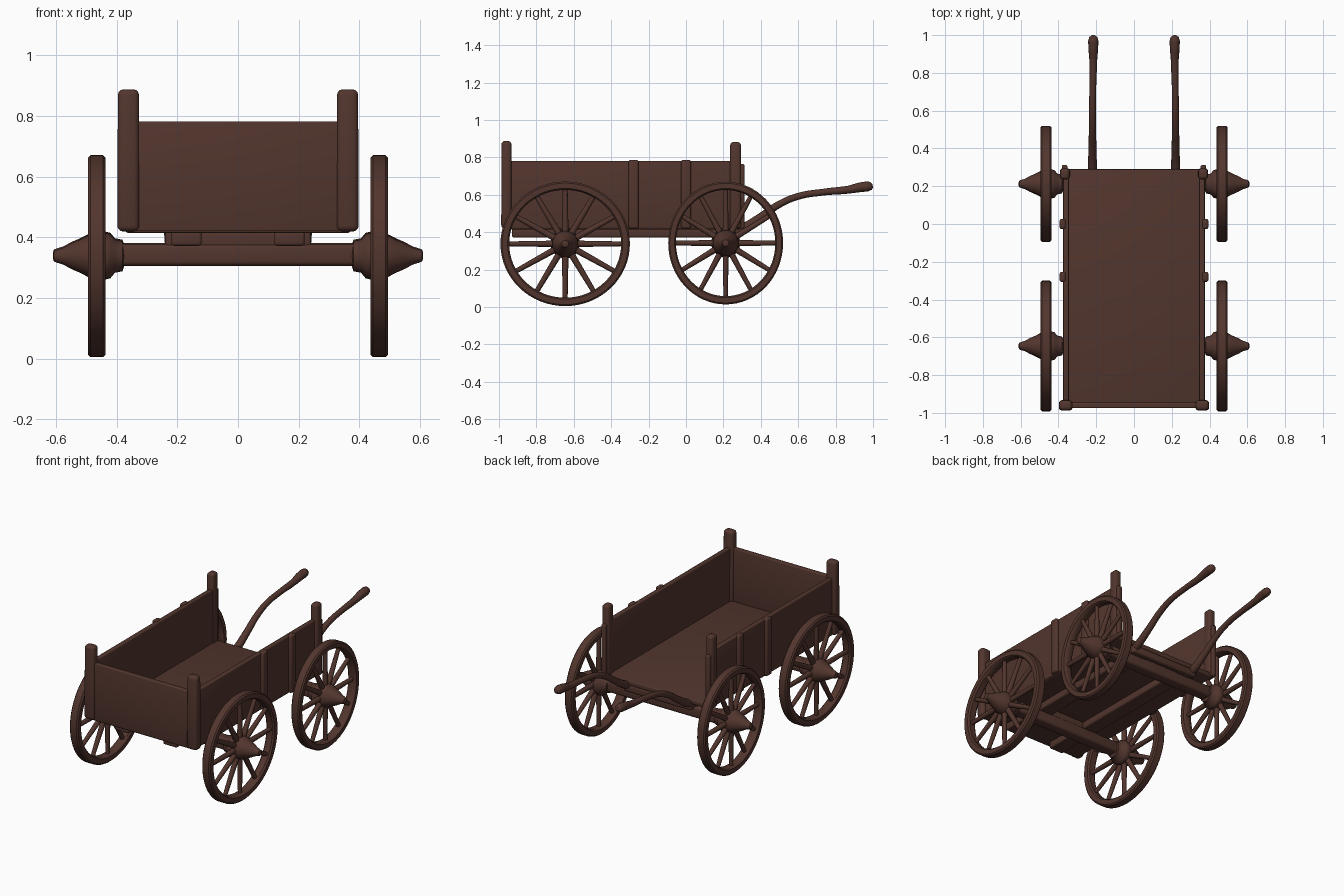
import bpy, bmesh, math
from mathutils import Vector, Matrix

if "Cube" in bpy.data.objects:
    bpy.data.objects.remove(bpy.data.objects["Cube"])

wood = bpy.data.materials.new("dark brown wood")
wood.diffuse_color = (0.085, 0.036, 0.027, 1)
wood.use_nodes = True
wood.node_tree.nodes["Principled BSDF"].inputs["Base Color"].default_value = wood.diffuse_color


def finish(ob, angle=40):
    ob.data.materials.append(wood)
    bpy.ops.object.select_all(action='DESELECT')
    ob.select_set(True)
    bpy.context.view_layer.objects.active = ob
    bpy.ops.object.shade_smooth_by_angle(angle=math.radians(angle))
    return ob


def from_bmesh(name, bm, angle=40):
    bmesh.ops.recalc_face_normals(bm, faces=bm.faces)
    me = bpy.data.meshes.new(name)
    bm.to_mesh(me)
    bm.free()
    ob = bpy.data.objects.new(name, me)
    bpy.context.collection.objects.link(ob)
    return finish(ob, angle)


def box(name, x, y, z, bevel=0.006, taper=1.0):
    """Rounded box from (min, max) ranges; taper scales the top."""
    bm = bmesh.new()
    bmesh.ops.create_cube(bm, size=1)
    for v in bm.verts:
        k = taper if v.co.z > 0 else 1
        v.co = Vector(((x[0] + x[1]) / 2 + v.co.x * (x[1] - x[0]) * k,
                       (y[0] + y[1]) / 2 + v.co.y * (y[1] - y[0]) * k,
                       z[0] if v.co.z < 0 else z[1]))
    bmesh.ops.bevel(bm, geom=bm.edges[:], offset=bevel, segments=3,
                    profile=0.5, affect='EDGES')
    return from_bmesh(name, bm)


def lathe(bm, profile, closed, steps=48):
    """Turn (x, radius) points around the x axis."""
    rings = [[bm.verts.new((x, r * math.cos(i * math.tau / steps),
                            r * math.sin(i * math.tau / steps)))
              for i in range(steps)] for x, r in profile]
    pairs = list(zip(rings, rings[1:]))
    if closed:
        pairs.append((rings[-1], rings[0]))
    else:
        bm.faces.new(rings[0])
        bm.faces.new(rings[-1])
    for a, b in pairs:
        for i in range(steps):
            j = (i + 1) % steps
            bm.faces.new((a[i], a[j], b[j], b[i]))


def wheel(name, side, y, z, ry, rz):
    bm = bmesh.new()
    # rim of unit radius, later scaled to the slightly oval outline
    w, t, c = 0.029, 0.135, 0.025
    lathe(bm, [(-w, 1 - c), (-w + 0.008, 1), (w - 0.008, 1), (w, 1 - c),
               (w, 1 - t + c), (w - 0.01, 1 - t), (-w + 0.01, 1 - t), (-w, 1 - t + c)],
          True, 64)
    # spokes
    for i in range(12):
        m = (Matrix.Rotation(i * math.tau / 12, 4, 'X') @ Matrix.Translation((0, 0, 0.53)))
        bmesh.ops.create_cone(bm, cap_ends=True, segments=10, radius1=0.052,
                              radius2=0.038, depth=0.74, matrix=m @ Matrix.Diagonal((0.33, 1, 1, 1)))
    for v in bm.verts:
        v.co.y *= ry
        v.co.z *= rz
    # hub with pointed cap
    lathe(bm, [(-0.09, 0.035), (-0.085, 0.05), (-0.06, 0.055), (-0.045, 0.073),
               (-0.025, 0.078), (0.0, 0.07), (0.03, 0.068), (0.055, 0.055), (0.085, 0.042),
               (0.11, 0.028), (0.13, 0.022), (0.141, 0.018), (0.145, 0.008)], False, 28)
    for v in bm.verts:
        v.co = Vector((side * (0.466 + v.co.x), y + v.co.y, z + v.co.z))
    return from_bmesh(name, bm)


def tube(name, pts):
    """Round bar through (x, y, z, radius) points."""
    cu = bpy.data.curves.new(name, 'CURVE')
    cu.dimensions = '3D'
    cu.bevel_depth = 1
    cu.bevel_resolution = 4
    cu.resolution_u = 6
    cu.use_fill_caps = True
    sp = cu.splines.new('BEZIER')
    sp.bezier_points.add(len(pts) - 1)
    for b, p in zip(sp.bezier_points, pts):
        b.co = p[:3]
        b.radius = p[3]
        b.handle_left_type = b.handle_right_type = 'AUTO'
    ob = bpy.data.objects.new(name, cu)
    bpy.context.collection.objects.link(ob)
    bpy.ops.object.select_all(action='DESELECT')
    ob.select_set(True)
    bpy.context.view_layer.objects.active = ob
    bpy.ops.object.convert(target='MESH')
    return finish(bpy.context.object, 60)


# cart bed, tail board
box("floor", (-0.37, 0.37), (-0.97, 0.29), (0.415, 0.445))
box("tail_board", (-0.37, 0.37), (-0.975, -0.945), (0.42, 0.782))

# axles
for name, y, z in (("rear", -0.646, 0.342), ("front", 0.215, 0.345)):
    box(name + "_axle", (-0.42, 0.42), (y - 0.037, y + 0.037), (z - 0.036, z + 0.036), 0.015)
    box(name + "_bolster", (-0.24, 0.24), (y - 0.03, y + 0.03), (z + 0.02, 0.42), 0.008)

# cross bar that carries the shafts
box("shaft_cross_bar", (-0.24, 0.24), (0.255, 0.29), (0.37, 0.417), 0.01)

for side, label in ((-1, "left"), (1, "right")):
    def sx(a, b):
        return tuple(sorted((side * a, side * b)))
    box(label + "_side_board", sx(0.345, 0.375), (-0.965, 0.29), (0.42, 0.782))
    # side stakes
    for i, y in enumerate((-0.28, 0.0)):
        box(f"{label}_stake_{i + 1}", sx(0.36, 0.394), (y - 0.027, y + 0.027), (0.42, 0.787), 0.012)
    # corner posts
    box(label + "_rear_post", sx(0.325, 0.398), (-0.988, -0.932), (0.42, 0.888), 0.018, 0.95)
    box(label + "_front_post", sx(0.34, 0.392), (0.235, 0.295), (0.42, 0.882), 0.016, 0.95)
    box(label + "_front_cleat", sx(0.352, 0.382), (0.28, 0.312), (0.42, 0.765), 0.008)
    # long beam below the floor
    box(label + "_under_beam", sx(0.12, 0.22), (-0.93, 0.28), (0.372, 0.42), 0.01)
    # wheels
    wheel(label + "_rear_wheel", side, -0.646, 0.338, 0.346, 0.333)
    wheel(label + "_front_wheel", side, 0.212, 0.342, 0.307, 0.328)
    # curved pulling shaft with a knobbed grip
    x = side * 0.22
    tube(label + "_shaft", [
        (x, 0.20, 0.385, 0.022), (x, 0.30, 0.42, 0.024), (x, 0.40, 0.482, 0.021),
        (x, 0.50, 0.55, 0.019), (x, 0.60, 0.592, 0.018), (x * 0.99, 0.74, 0.615, 0.018),
        (x * 0.98, 0.87, 0.628, 0.021), (x * 0.98, 0.93, 0.64, 0.026),
        (x * 0.98, 0.97, 0.645, 0.027), (x * 0.98, 0.99, 0.648, 0.021),
        (x * 0.98, 0.998, 0.65, 0.008)])
